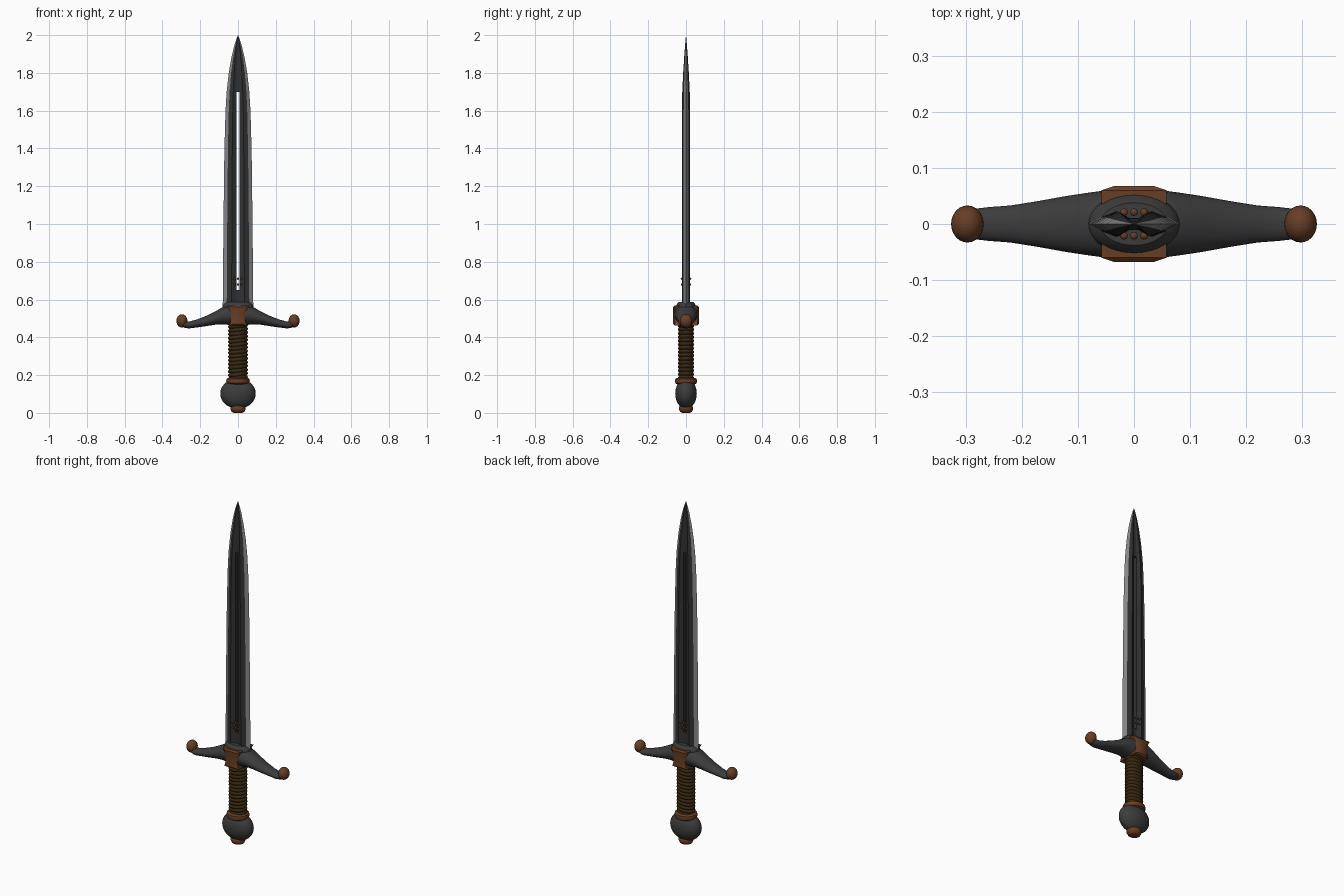
import bpy, bmesh, math
from mathutils import Matrix

if "Cube" in bpy.data.objects:
    bpy.data.objects.remove(bpy.data.objects["Cube"])


def material(name, r, g, b):
    m = bpy.data.materials.new(name)
    m.use_nodes = True
    m.diffuse_color = (r, g, b, 1)
    m.node_tree.nodes["Principled BSDF"].inputs["Base Color"].default_value = (r, g, b, 1)
    return m


DARK = material("dark steel", 0.03, 0.031, 0.032)
EDGE = material("bright edge steel", 0.25, 0.25, 0.25)
IRON = material("charcoal iron", 0.045, 0.045, 0.045)
COPPER = material("copper brown", 0.14, 0.048, 0.018)
LEATHER = material("leather wrap", 0.04, 0.022, 0.005)


def finish(name, bm, mats, angle=40):
    bmesh.ops.remove_doubles(bm, verts=bm.verts, dist=0.0002)
    bmesh.ops.recalc_face_normals(bm, faces=bm.faces)
    mesh = bpy.data.meshes.new(name)
    bm.to_mesh(mesh)
    bm.free()
    for m in mats:
        mesh.materials.append(m)
    ob = bpy.data.objects.new(name, mesh)
    bpy.context.collection.objects.link(ob)
    bpy.ops.object.select_all(action='DESELECT')
    ob.select_set(True)
    bpy.context.view_layer.objects.active = ob
    if angle:
        bpy.ops.object.shade_smooth_by_angle(angle=math.radians(angle))
    return ob


def loft(name, rings, mat, angle=40):
    """Skin closed rings of points and cap both ends."""
    bm = bmesh.new()
    rows = [[bm.verts.new(p) for p in ring] for ring in rings]
    n = len(rows[0])
    for a, b in zip(rows, rows[1:]):
        for i in range(n):
            j = (i + 1) % n
            bm.faces.new((a[i], a[j], b[j], b[i]))
    bm.faces.new(rows[0])
    bm.faces.new(rows[-1])
    return finish(name, bm, [mat], angle)


def turned(name, profile, mat, sides=32):
    """Loft of upright oval rings: (x radius, y radius, height)."""
    turn = [2 * math.pi * i / sides for i in range(sides)]
    return loft(name, [[(rx * math.cos(t), ry * math.sin(t), z) for t in turn]
                       for rx, ry, z in profile], mat)


def ellipsoid(name, places, size, mat, u=24, v=16):
    bm = bmesh.new()
    for p in places:
        bmesh.ops.create_uvsphere(bm, u_segments=u, v_segments=v, radius=1,
                                  matrix=Matrix.Translation(p) @ Matrix.Diagonal((*size, 1)))
    return finish(name, bm, [mat], 60)


# Blade: hollow-ground section with a slot along the middle
SLOT = (0.65, 1.70)
outline = [(0.56, 0.081, 1), (0.65, 0.08, 1), (1.0, 0.077, 1), (1.4, 0.072, 1),
           (1.6, 0.066, 1), (1.7, 0.06, 0.9), (1.8, 0.049, 0.68), (1.88, 0.035, 0.45),
           (1.94, 0.021, 0.25), (1.98, 0.008, 0.1), (2.0, 0.0, 0.0)]
bm = bmesh.new()
rows = []
for z, w, t in outline:
    c = min(0.009, 0.14 * w)
    top = [(c, 0.011 * t), (0.42 * w, 0.022 * t), (0.74 * w, 0.012 * t)]
    half = top + [(w, 0)] + [(x, -y) for x, y in reversed(top)]
    rows.append([bm.verts.new((x, y, z)) for x, y in half + [(-x, -y) for x, y in half]])
for k, (a, b) in enumerate(zip(rows, rows[1:])):
    slotted = SLOT[0] <= outline[k][0] < SLOT[1]
    for i in range(14):
        if slotted and i in (6, 13):
            continue
        j = (i + 1) % 14
        f = bm.faces.new((a[i], a[j], b[j], b[i]))
        f.material_index = int(i % 7 in (2, 3))
    if slotted:
        for i, j in ((6, 0), (13, 7)):
            bm.faces.new((a[i], a[j], b[j], b[i]))
for k, (z, w, t) in enumerate(outline):
    if z in SLOT:
        bm.faces.new([rows[k][i] for i in (0, 6, 7, 13)])
bm.faces.new(rows[0])
finish("blade", bm, [DARK, EDGE], 0)

# Little beads at the foot of the blade
ellipsoid("blade_beads", [(x, s * 0.021, z) for x in (-0.018, 0, 0.018)
                          for s in (-1, 1) for z in (0.68, 0.71)],
          (0.007, 0.007, 0.006), COPPER, 10, 6)

# Crossguard: drooping arms lofted along x, (x, centre z, z radius, y radius)
arm = [(0.0, 0.52, 0.056, 0.062), (0.05, 0.52, 0.054, 0.06), (0.08, 0.515, 0.046, 0.056),
       (0.12, 0.502, 0.035, 0.05), (0.17, 0.486, 0.027, 0.041), (0.22, 0.473, 0.021, 0.033),
       (0.26, 0.465, 0.018, 0.03), (0.285, 0.467, 0.016, 0.027), (0.3, 0.478, 0.01, 0.015)]
stations = [(-x, z, h, d) for x, z, h, d in reversed(arm[1:])] + arm
turn = [2 * math.pi * i / 24 for i in range(24)]
loft("crossguard", [[(x, d * math.cos(t), z + h * math.sin(t)) for t in turn]
                    for x, z, h, d in stations], IRON)

# Rounded caps curling up from the arm ends
ellipsoid("guard_end_caps", [(s * 0.297, 0, 0.487) for s in (-1, 1)],
          (0.029, 0.033, 0.035), COPPER)

# Oval collar that holds the blade
turned("blade_collar", [(0.078, 0.05, 0.53), (0.083, 0.055, 0.555), (0.076, 0.05, 0.574),
                        (0.06, 0.038, 0.587)], IRON)

# Waisted copper block in the middle of the guard
side = [(0.046, 0.462), (0.04, 0.485), (0.036, 0.51), (0.04, 0.535), (0.052, 0.557), (0.058, 0.568)]
shape = side + [(-x, z) for x, z in reversed(side)]
loft("guard_centre", [[(x * k, y, 0.515 + (z - 0.515) * q) for x, z in shape]
                      for y, k, q in ((-0.068, 0.6, 0.85), (-0.06, 1, 1),
                                      (0.06, 1, 1), (0.068, 0.6, 0.85))], COPPER, 30)

# Grip wrapped in ribs
ribs, low, high = 15, 0.175, 0.47
profile = []
for i in range(ribs * 6 + 1):
    r = 0.87 + 0.13 * abs(math.sin(math.pi * i / 6))
    profile.append((0.053 * r, 0.043 * r, low + (high - low) * i / (ribs * 6)))
grip = turned("grip", profile, LEATHER, 24)
for v in grip.data.vertices:
    v.co.z += 0.1 * v.co.x

# Pommel with its ring and end button
turned("pommel_ring", [(0.05, 0.045, 0.15), (0.06, 0.056, 0.157), (0.063, 0.059, 0.168),
                       (0.06, 0.056, 0.18), (0.05, 0.044, 0.186)], COPPER)
ellipsoid("pommel", [(0, 0, 0.102)], (0.094, 0.057, 0.08), IRON, 32, 20)
turned("pommel_button", [(0.022, 0.02, 0.0), (0.034, 0.031, 0.006), (0.04, 0.037, 0.018),
                         (0.04, 0.037, 0.03), (0.034, 0.03, 0.042)], COPPER)
